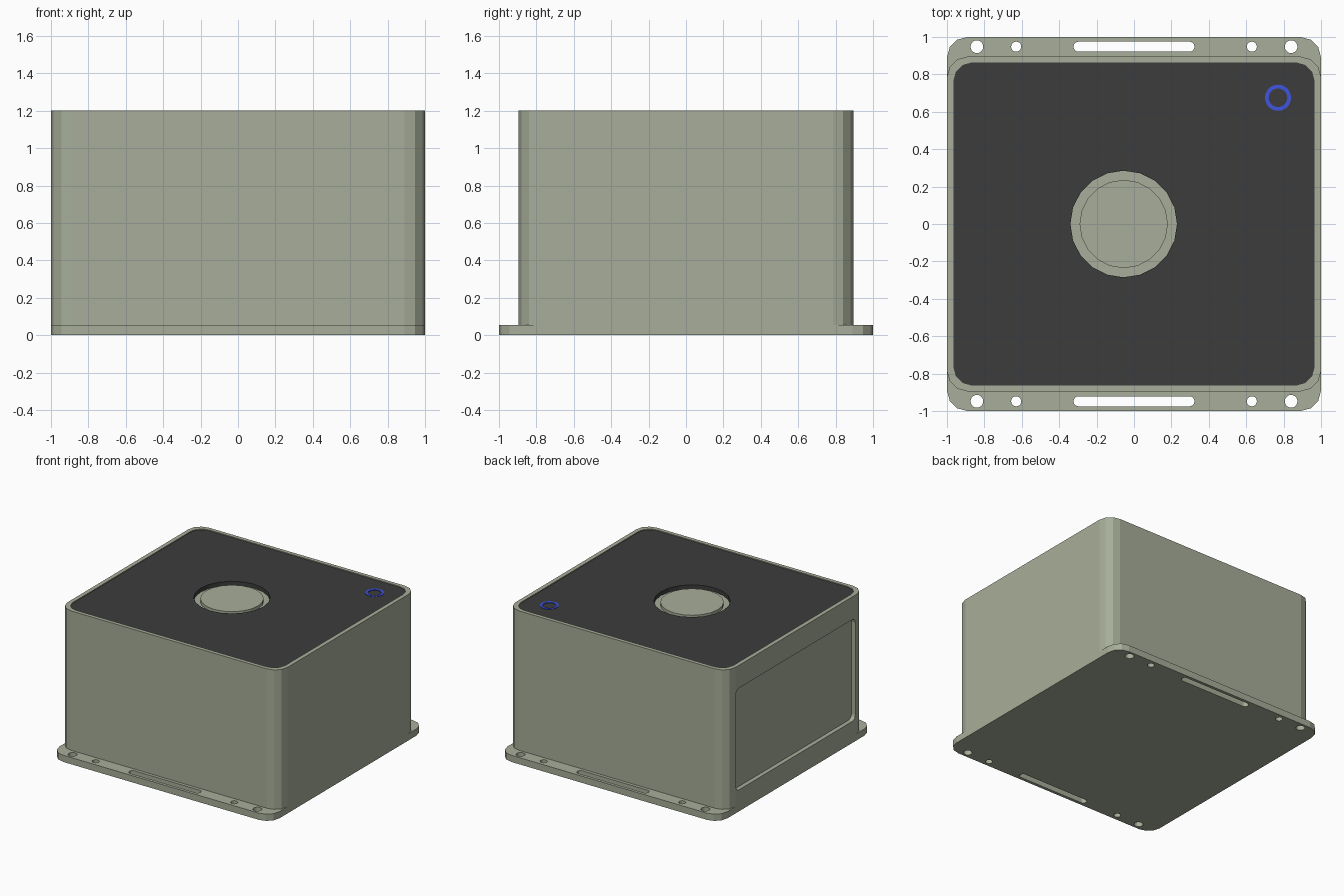
import bpy, bmesh
from math import sin, cos, pi

if "Cube" in bpy.data.objects:
    bpy.data.objects.remove(bpy.data.objects["Cube"])


def material(name, rgb):
    m = bpy.data.materials.new(name)
    m.diffuse_color = (*rgb, 1)
    m.use_nodes = True
    m.node_tree.nodes["Principled BSDF"].inputs["Base Color"].default_value = m.diffuse_color
    return m


SAGE = material("sage", (0.386, 0.423, 0.319))
DARK = material("charcoal", (0.045, 0.045, 0.045))
BLUE = material("blue", (0.05, 0.09, 0.75))


def rounded(cx, cy, hx, hy, r, seg=3):
    """Rounded rectangle outline, counter-clockwise."""
    pts = []
    for k, (sx, sy) in enumerate(((1, 1), (-1, 1), (-1, -1), (1, -1))):
        for i in range(seg + 1):
            a = (k + i / seg) * pi / 2
            pts.append((cx + sx * (hx - r) + r * cos(a), cy + sy * (hy - r) + r * sin(a)))
    return pts


def circle(cx, cy, r, n=20):
    return [(cx + r * cos(2 * pi * i / n), cy + r * sin(2 * pi * i / n)) for i in range(n)]


def prism(name, pts, lo, hi, mat=SAGE, axis="z"):
    """Extrude an outline along z, or a (y, z) outline along x."""
    bm = bmesh.new()
    place = (lambda u, v, w: (u, v, w)) if axis == "z" else (lambda u, v, w: (w, u, v))
    rings = [[bm.verts.new(place(u, v, w)) for u, v in pts] for w in (lo, hi)]
    n = len(pts)
    bm.faces.new(rings[0][::-1])
    bm.faces.new(rings[1])
    for i in range(n):
        j = (i + 1) % n
        bm.faces.new((rings[0][i], rings[0][j], rings[1][j], rings[1][i]))
    me = bpy.data.meshes.new(name)
    bm.to_mesh(me)
    bm.free()
    me.materials.append(mat)
    ob = bpy.data.objects.new(name, me)
    bpy.context.collection.objects.link(ob)
    return ob


def cut(ob, *prism_args, mat=SAGE, axis="z"):
    """Subtract a prism from an object and remove the cutter."""
    cutter = prism("cutter", *prism_args, mat=mat, axis=axis)
    mod = ob.modifiers.new("cut", "BOOLEAN")
    mod.operation, mod.solver, mod.object = "DIFFERENCE", "EXACT", cutter
    bpy.context.view_layer.objects.active = ob
    bpy.ops.object.modifier_apply(modifier=mod.name)
    bpy.data.objects.remove(cutter)


BASE, TOP, PANEL = 0.055, 1.2, 1.193
KX = -0.055            # centre of the round port
LX, LY = 0.77, 0.675   # centre of the indicator

# Mounting plate with screw holes and long slots on both flanges
plate = prism("mounting_plate", rounded(0, 0, 1, 1, 0.11), 0, BASE)
for y in (-0.948, 0.948):
    for s in (-1, 1):
        cut(plate, circle(s * 0.84, y, 0.034), -0.1, 0.2)
        cut(plate, circle(s * 0.63, y, 0.027), -0.1, 0.2)
    cut(plate, rounded(0, y, 0.323, 0.027, 0.0265, 5), -0.1, 0.2)

# Housing with a shallow top recess, a round port and a side recess
body = prism("housing", rounded(0, 0, 1, 0.895, 0.11), BASE, TOP)
cut(body, rounded(0, 0, 0.966, 0.864, 0.1), 1.16, 1.3)
cut(body, rounded(0.005, 0.595, 0.775, 0.418, 0.04), -1.1, -0.965, axis="x")

# Dark top panel with openings for the port and the indicator
panel = prism("top_panel", rounded(0, 0, 0.966, 0.864, 0.1), 1.16, PANEL, DARK)
cut(panel, circle(KX, 0, 0.285), 1.1, 1.3, mat=DARK)
cut(panel, circle(LX, LY, 0.07), 1.1, 1.3, mat=DARK)

# Raised disc inside the port
prism("port_disc", circle(KX, 0, 0.236), 1.16, 1.185)

# Blue indicator ring around a small dark button
ring = prism("indicator_ring", circle(LX, LY, 0.07), 1.16, 1.196, BLUE)
cut(ring, circle(LX, LY, 0.05), 1.1, 1.3, mat=BLUE)
prism("indicator_button", circle(LX, LY, 0.05), 1.16, 1.19, DARK)
